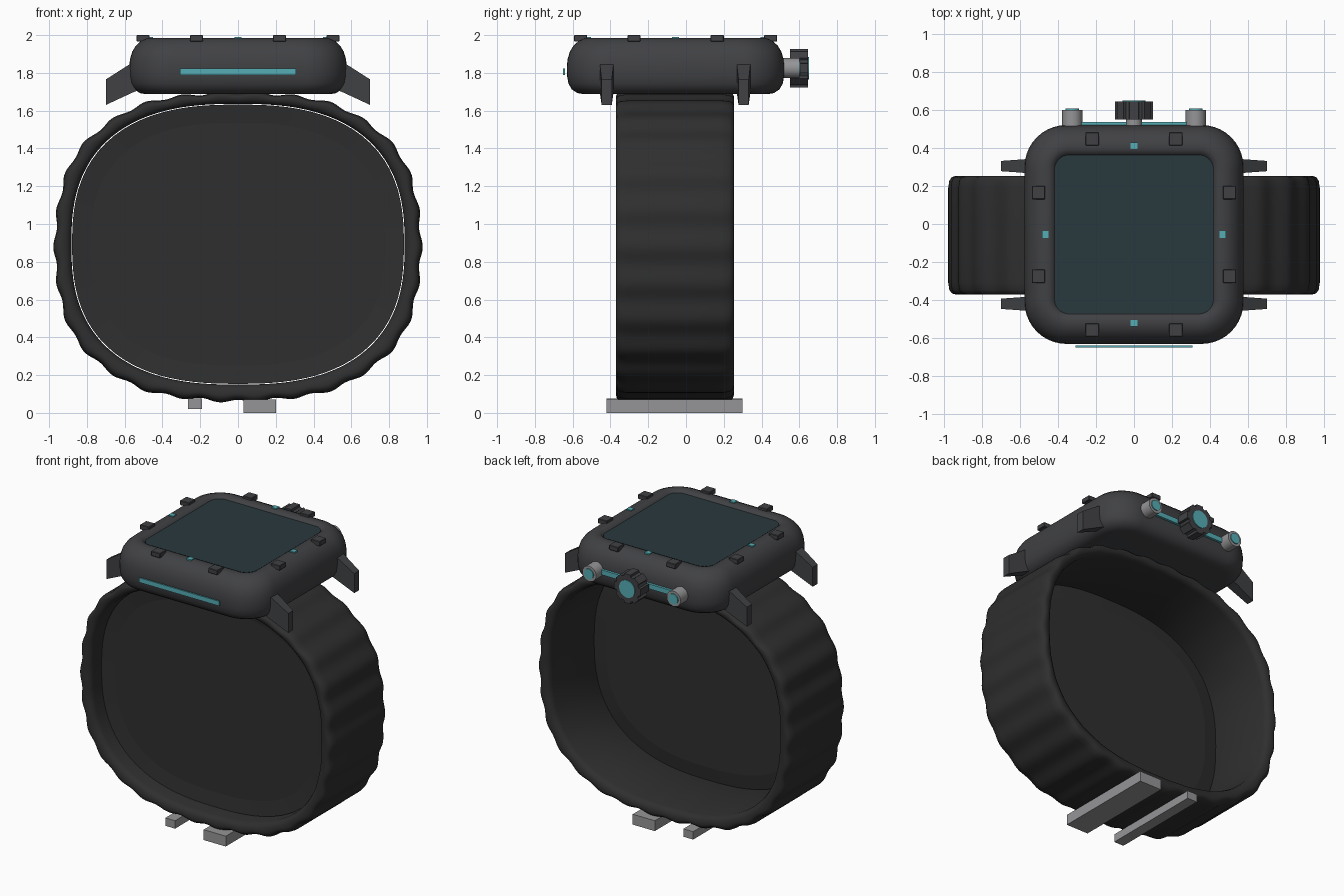
import bpy, bmesh, math
from math import sin, cos, pi
from mathutils import Matrix

if "Cube" in bpy.data.objects:
    bpy.data.objects.remove(bpy.data.objects["Cube"])

CY = -0.055  # depth centre of the watch case


def mat(name, rgb):
    m = bpy.data.materials.new(name)
    m.diffuse_color = (*rgb, 1)
    m.use_nodes = True
    m.node_tree.nodes["Principled BSDF"].inputs["Base Color"].default_value = m.diffuse_color
    return m


DARK = mat("dark_case", (0.052, 0.053, 0.058))
RUBBER = mat("strap_rubber", (0.027, 0.028, 0.027))
TEAL = mat("teal_glow", (0.09, 0.42, 0.46))
GLASS = mat("screen_glass", (0.022, 0.04, 0.047))
METAL = mat("grey_metal", (0.3, 0.3, 0.31))


def finish(name, bm, m=None, smooth=None):
    bmesh.ops.recalc_face_normals(bm, faces=bm.faces)
    me = bpy.data.meshes.new(name)
    bm.to_mesh(me)
    bm.free()
    ob = bpy.data.objects.new(name, me)
    bpy.context.collection.objects.link(ob)
    if m:
        me.materials.append(m)
    if smooth:
        bpy.ops.object.select_all(action='DESELECT')
        ob.select_set(True)
        bpy.context.view_layer.objects.active = ob
        bpy.ops.object.shade_smooth_by_angle(angle=math.radians(smooth))
    return ob


def loft(rings, cap0=True, cap1=True, closed=False):
    bm = bmesh.new()
    vs = [[bm.verts.new(p) for p in r] for r in rings]
    n = len(vs[0])
    for a, b in zip(vs, vs[1:] + ([vs[0]] if closed else [])):
        for i in range(n):
            bm.faces.new((a[i], a[(i + 1) % n], b[(i + 1) % n], b[i]))
    if cap0 and not closed:
        bm.faces.new(vs[0])
    if cap1 and not closed:
        bm.faces.new(vs[-1])
    return bm


def box(name, x0, x1, y0, y1, z0, z1, m=None, bevel=0.0):
    bm = bmesh.new()
    bmesh.ops.create_cube(bm, size=1, matrix=Matrix.Translation(
        ((x0 + x1) / 2, (y0 + y1) / 2, (z0 + z1) / 2)) @ Matrix.Diagonal((x1 - x0, y1 - y0, z1 - z0, 1)))
    if bevel:
        bmesh.ops.bevel(bm, geom=bm.edges[:], offset=bevel, segments=1, affect='EDGES')
    return finish(name, bm, m)


def rod(name, x, z, y0, y1, r, m=None, n=32):
    rings = [[(x + r * cos(2 * pi * i / n), y, z + r * sin(2 * pi * i / n)) for i in range(n)]
             for y in (y0, y1)]
    return finish(name, loft(rings), m, 40)


def round_rect(h, r, z, seg=10):
    pts = []
    for k, (sx, sy) in enumerate(((1, 1), (-1, 1), (-1, -1), (1, -1))):
        for i in range(seg + 1):
            a = pi / 2 * (k + i / seg)
            pts.append((sx * (h - r) + r * cos(a), CY + sy * (h - r) + r * sin(a), z))
    return pts


# Case: half width, corner radius, height
case = [(0.49, 0.16, 1.688), (0.52, 0.18, 1.693), (0.55, 0.2, 1.713), (0.567, 0.21, 1.743),
        (0.575, 0.22, 1.785), (0.576, 0.22, 1.83), (0.572, 0.22, 1.872), (0.56, 0.21, 1.912),
        (0.54, 0.2, 1.945), (0.512, 0.18, 1.97), (0.48, 0.15, 1.984), (0.45, 0.11, 1.984),
        (0.43, 0.085, 1.978), (0.418, 0.075, 1.962)]
finish("case", loft([round_rect(*c) for c in case]), DARK, 50)
finish("screen", loft([round_rect(0.417, 0.072, 1.955), round_rect(0.417, 0.072, 1.968)]), GLASS, 40)

# Bezel studs and hour markers
for s in (-1, 1):
    for t in (-1, 1):
        for n, (x, y) in (("stud_end", (s * 0.22, CY + t * 0.503)), ("stud_side", (s * 0.503, CY + t * 0.22))):
            box(n, x - 0.035, x + 0.035, y - 0.035, y + 0.035, 1.967, 2.0, DARK, 0.003)
    for n, (x, y) in (("marker_end", (0, CY + s * 0.467)), ("marker_side", (s * 0.467, CY))):
        box(n, x - 0.018, x + 0.018, y - 0.018, y + 0.018, 1.97, 1.991, TEAL)

# Light strips on front and back of the case
box("front_light", -0.308, 0.308, -0.65, -0.64, 1.79, 1.822, TEAL)
box("back_light", -0.28, 0.28, 0.515, 0.537, 1.808, 1.842, TEAL)

# Lugs: tapered wedges reaching down beside the strap
for s in (-1, 1):
    for y in (-0.42, 0.305):
        rings = []
        for side in (-1, 1):
            prof = ((0.50, 1.85, .036), (0.575, 1.845, .036), (0.70, 1.765, .027),
                    (0.70, 1.63, .027), (0.56, 1.695, .036), (0.50, 1.72, .036))
            rings.append([(s * x, y + side * w, z) for x, z, w in prof])
        finish("lug", loft(rings), DARK)

# Side buttons
for s in (-1, 1):
    rod("button", s * 0.325, 1.825, 0.49, 0.6, 0.053, METAL)
    rod("button_cap", s * 0.325, 1.825, 0.597, 0.607, 0.036, TEAL)

# Crown: stem, toothed wheel and cap
rod("crown_stem", 0, 1.825, 0.5, 0.57, 0.042, METAL)
teeth = 8
wheel = []
for y in (0.55, 0.645):
    ring = []
    for i in range(teeth):
        for f, r in ((-0.3, 0.104), (0.3, 0.104), (0.38, 0.09), (0.62, 0.09)):
            a = 2 * pi * (i + f) / teeth
            ring.append((r * cos(a), y, 1.825 + r * sin(a)))
    wheel.append(ring)
finish("crown_wheel", loft(wheel), DARK)
rod("crown_cap", 0, 1.825, 0.64, 0.65, 0.06, TEAL)


def oval(a, b, n=2.55, count=320, zc=0.89):
    """Superellipse points in the xz plane."""
    pts = []
    for i in range(count):
        t = 2 * pi * i / count
        c, s = cos(t), sin(t)
        r = (abs(c / a) ** n + abs(s / b) ** n) ** (-1 / n)
        pts.append((r * c, zc + r * s))
    return pts


# Strap: closed loop, its outer side gently rippled along its length
inner = oval(0.882, 0.743, zc=0.893)
outer = oval(0.967, 0.816, zc=0.88)
arc = [0.0]
for p, q in zip(outer, outer[1:] + outer[:1]):
    arc.append(arc[-1] + math.dist(p, q))
section = [(0, -0.27), (0.1, -0.294), (0.3, -0.306), (0.6, -0.312), (0.8, -0.306), (0.94, -0.287), (1, -0.25)]
section += [(1, -0.08), (1, 0.08)] + [(t, -y) for t, y in reversed(section)]
rings = []
for i, (p, q) in enumerate(zip(inner, outer)):
    u = 2 * pi * arc[i] / arc[-1]
    wave = 0.008 * cos(30 * u) + 0.003 * cos(12 * u)
    dx, dz = q[0] - p[0], q[1] - p[1]
    k = 1 + wave / math.hypot(dx, dz)
    rings.append([(p[0] + dx * t * k, -0.059 + y, p[1] + dz * t * k) for t, y in section])
finish("strap", loft(rings, closed=True), RUBBER, 60)

# Panel filling the strap opening near its front, with a shallow dished rim
panel = [[(x, y, z) for x, z in oval(a, b, count=96, zc=0.893)]
         for a, b, y in ((0.878, 0.739, -0.245), (0.78, 0.643, -0.232))]
finish("inner_panel", loft(panel, cap0=False), RUBBER, 5)

# Clasp bars under the strap
box("clasp_wide", 0.03, 0.2, -0.42, 0.3, 0.0, 0.072, METAL)
box("clasp_narrow", -0.265, -0.19, -0.42, 0.3, 0.02, 0.075, METAL)
